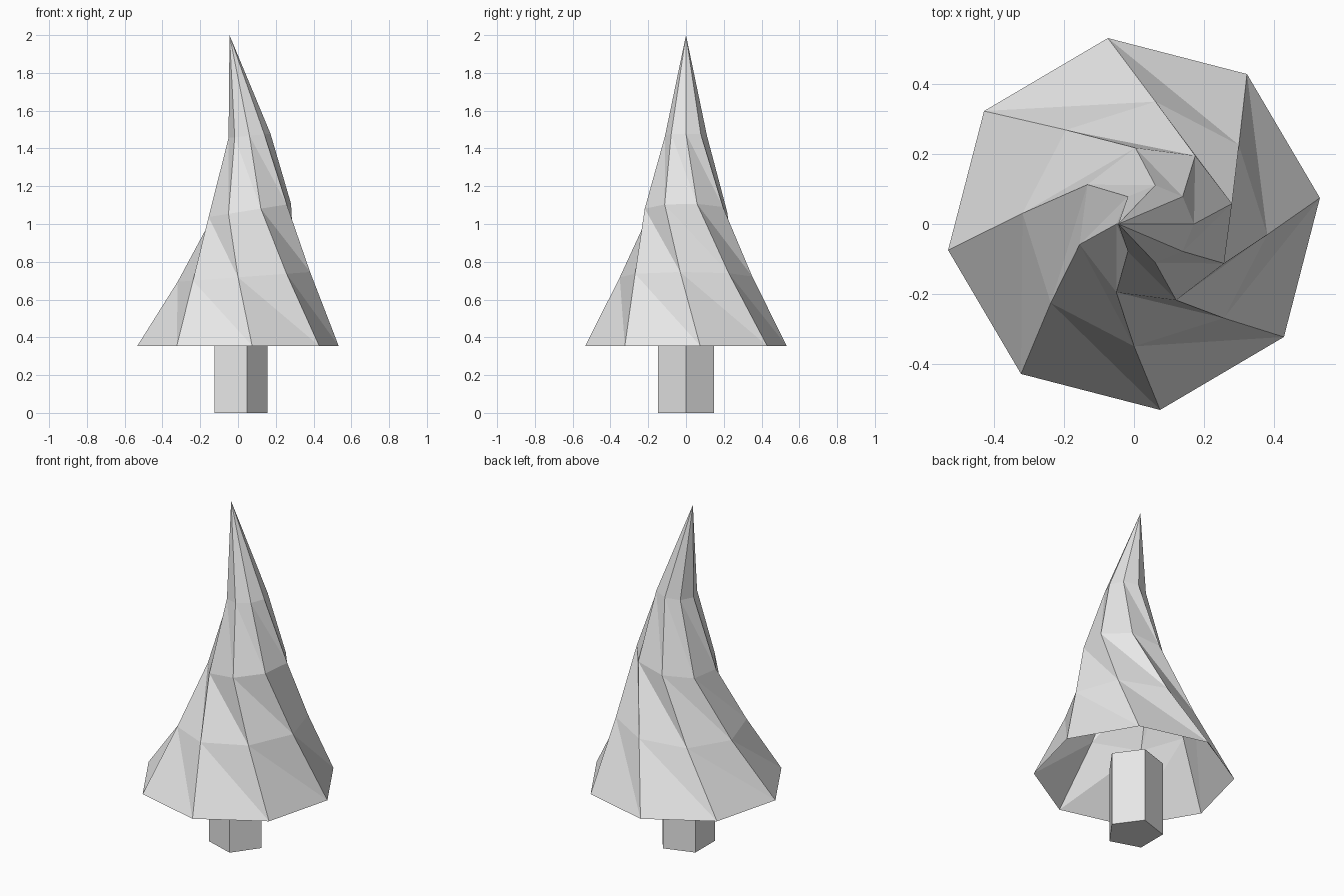
import bpy
import bmesh
from math import cos, sin, radians, tau

default_cube = bpy.data.objects.get("Cube")
if default_cube:
    bpy.data.objects.remove(default_cube, do_unlink=True)


def make_material(name, color):
    mat = bpy.data.materials.new(name)
    mat.use_nodes = True
    mat.diffuse_color = color
    mat.node_tree.nodes["Principled BSDF"].inputs["Base Color"].default_value = color
    return mat


def make_object(name, bm, mat):
    mesh = bpy.data.meshes.new(name)
    bm.to_mesh(mesh)
    bm.free()
    mesh.materials.append(mat)
    obj = bpy.data.objects.new(name, mesh)
    bpy.context.collection.objects.link(obj)
    return obj


def add_ring(bm, sides, radius, turn, cx, z, tilt):
    """Polygon ring centred on (cx, 0, z), rising towards +x by the tilt."""
    ring = []
    for i in range(sides):
        a = radians(turn) + tau * i / sides
        dx = radius * cos(a)
        ring.append(bm.verts.new((cx + dx, radius * sin(a), z + tilt * dx)))
    return ring


grey = make_material("light grey", (0.8, 0.8, 0.8, 1.0))

# Foliage: hollow twisted cone, open below, leaning over at the tip
SIDES = 8
LAYERS = [  # radius, turn, centre x, height, tilt
    (0.538, 8, 0.0, 0.355, 0.0),
    (0.352, -5, 0.031, 0.72, 0.074),
    (0.226, -30, 0.0625, 1.072, 0.16),
    (0.111, -45, 0.061, 1.467, 0.1),
]
bm = bmesh.new()
rings = [add_ring(bm, SIDES, *layer) for layer in LAYERS]
for low, high in zip(rings, rings[1:]):
    for i in range(SIDES):
        j = (i + 1) % SIDES
        # The crease of each panel follows the twist
        bm.faces.new((low[i], low[j], high[i]))
        bm.faces.new((low[j], high[j], high[i]))
tip = bm.verts.new((-0.045, 0, 2.0))
for i in range(SIDES):
    bm.faces.new((rings[-1][i], rings[-1][(i + 1) % SIDES], tip))
make_object("foliage", bm, grey)

# Trunk: five-sided post that reaches a little way into the foliage
bm = bmesh.new()
bottom = add_ring(bm, 5, 0.155, 0, 0, 0, 0)
top = add_ring(bm, 5, 0.155, 0, 0, 0.44, 0)
bm.faces.new(bottom[::-1])
bm.faces.new(top)
for i in range(5):
    j = (i + 1) % 5
    bm.faces.new((bottom[i], bottom[j], top[j], top[i]))
make_object("trunk", bm, grey)
